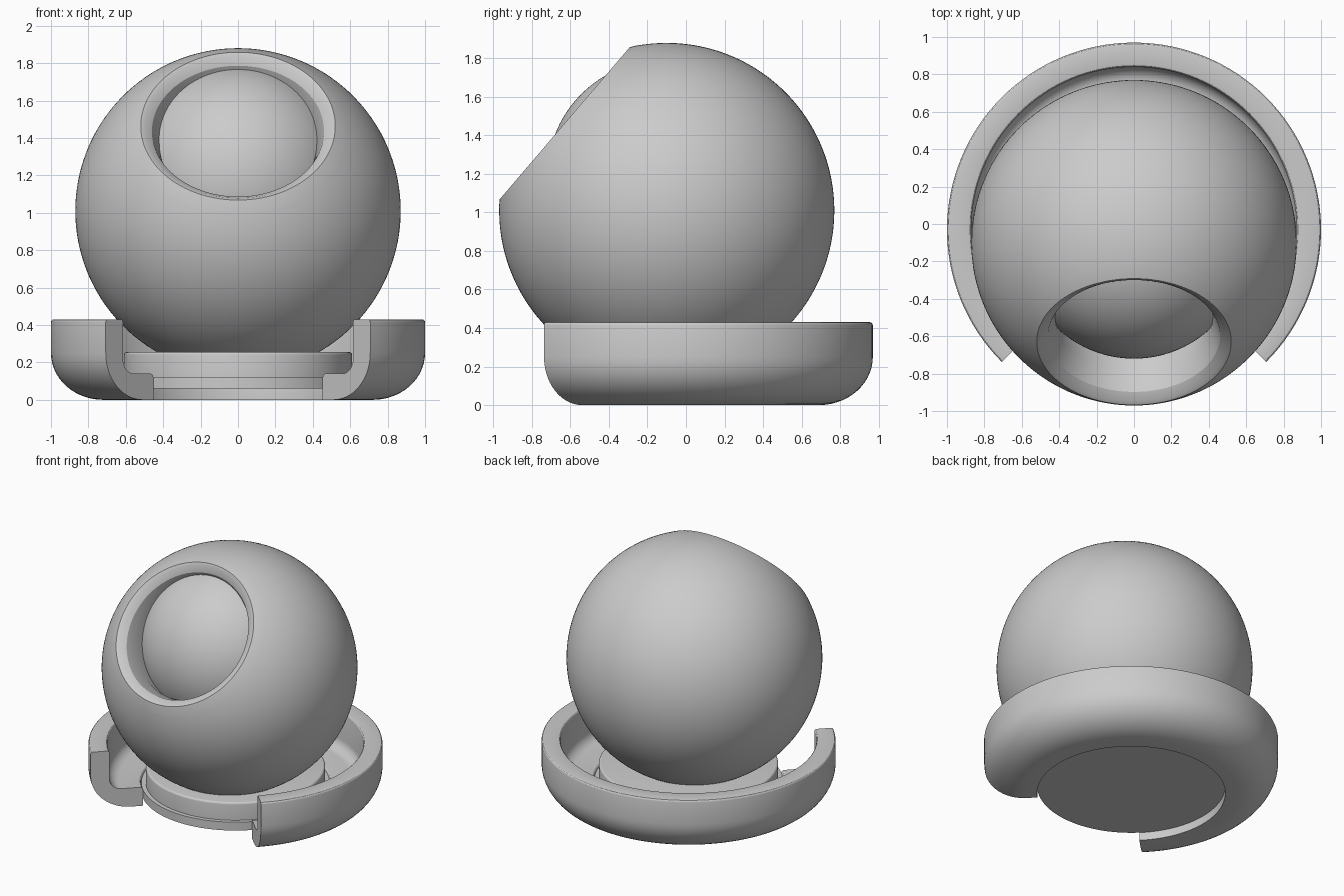
import bpy, bmesh
from math import sin, cos, pi, radians, atan2, degrees, asin

if "Cube" in bpy.data.objects:
    bpy.data.objects.remove(bpy.data.objects["Cube"])

TILT = atan2(0.76, 0.65)          # opening looks forward and up
BALL = (0, -0.10, 1.01)
BASE_Y = -0.03


def lathe(name, profile, loc, tilt=0.0, start=0.0, sweep=2 * pi, segs=128, closed=False):
    """Revolve an (r, z) profile; a partial sweep of a closed profile gets end caps."""
    full = abs(sweep - 2 * pi) < 1e-6
    bm = bmesh.new()
    rows = []
    for i in range(segs if full else segs + 1):
        a = start + sweep * i / segs
        rows.append([bm.verts.new((r * cos(a), r * sin(a), z)) for r, z in profile])
    n = len(profile)
    for i in range(segs):
        p, q = rows[i], rows[(i + 1) % len(rows)]
        for j in range(n if closed else n - 1):
            k = (j + 1) % n
            bm.faces.new((p[j], q[j], q[k], p[k]))
    if closed and not full:
        bm.faces.new(rows[0])
        bm.faces.new(rows[-1])
    bmesh.ops.remove_doubles(bm, verts=bm.verts, dist=1e-5)
    bmesh.ops.recalc_face_normals(bm, faces=bm.faces)
    mesh = bpy.data.meshes.new(name)
    bm.to_mesh(mesh)
    bm.free()
    ob = bpy.data.objects.new(name, mesh)
    bpy.context.collection.objects.link(ob)
    ob.location = loc
    ob.rotation_euler = (tilt, 0, 0)
    smooth(ob)
    return ob


def smooth(ob):
    bpy.ops.object.select_all(action='DESELECT')
    ob.select_set(True)
    bpy.context.view_layer.objects.active = ob
    bpy.ops.object.shade_smooth_by_angle(angle=radians(30))


def arc(cr, cz, rr, rz, a0, a1, n):
    """Elliptical arc points in the profile plane, angles in degrees."""
    return [(cr + rr * cos(radians(a0 + (a1 - a0) * i / n)),
             cz + rz * sin(radians(a0 + (a1 - a0) * i / n))) for i in range(n + 1)]


R = 0.87

# outer ball shell, cut by the tilted opening
cut = degrees(asin(0.65 / R))
shell = [(max(r, 0.0), z) for r, z in arc(0, 0, R, R, -90, cut, 72)]
lathe("outer_ball", shell, BALL, TILT)

# rim of the opening: rounded lip sloping into a funnel wall
rim = [shell[-1], (0.55, 0.675), (0.52, 0.697), (0.50, 0.69),
       (0.46, 0.656), (0.42, 0.54), (0.42, 0.32)]
lathe("opening_rim", rim, BALL, TILT)

# inner ball showing through the opening
lathe("inner_ball", [(max(r, 0.0), z) for r, z in arc(0, 0, 0.6, 0.6, -90, 90, 64)],
      (0, -0.12, 1.19), TILT)

# open base ring with a quarter-turn gap at the front
ring = ([(0.64, 0.0)] + arc(0.72, 0.25, 0.28, 0.25, -90, 0, 14)
        + arc(0.985, 0.415, 0.015, 0.015, 0, 90, 3)
        + arc(0.885, 0.415, 0.015, 0.015, 90, 180, 3)
        + arc(0.79, 0.22, 0.08, 0.08, 0, -90, 8)
        + arc(0.66, 0.12, 0.02, 0.02, 90, 180, 3))
lathe("base_ring", ring, (0, BASE_Y, 0), start=radians(-45), sweep=radians(270),
      segs=96, closed=True)

# raised floor disc inside the ring
lathe("base_disc", [(0, 0.06), (0.64, 0.06), (0.64, 0.123), (0, 0.123)], (0, BASE_Y, 0))

# pedestal that carries the ball
lathe("pedestal", [(0, 0.12), (0.61, 0.12)] + arc(0.595, 0.24, 0.015, 0.015, 0, 90, 4) + [(0, 0.255)],
      (0, BASE_Y, 0))
